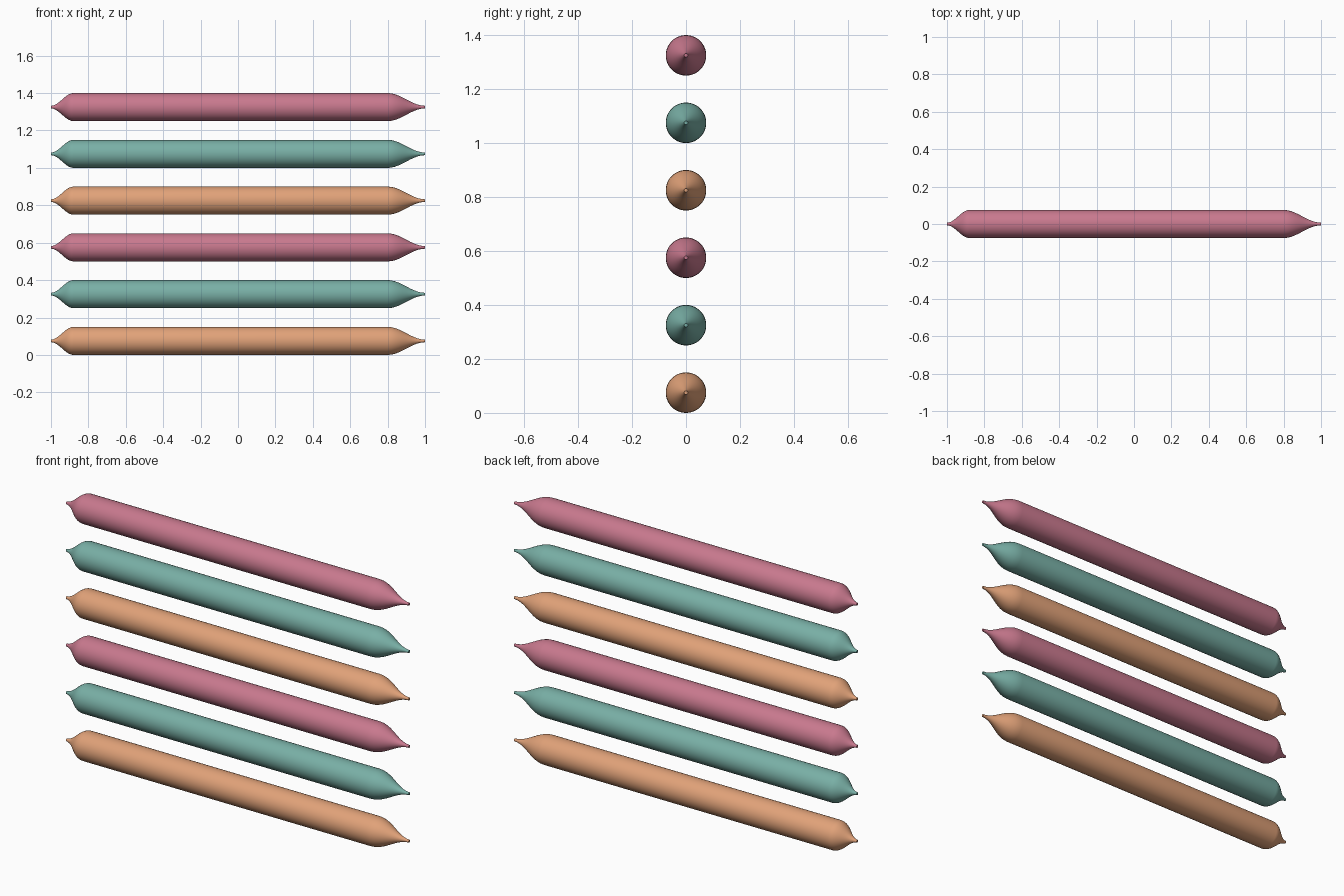
import bpy, bmesh, math

if "Cube" in bpy.data.objects:
    bpy.data.objects.remove(bpy.data.objects["Cube"])

R, TIP, SIDES, STEPS = 0.075, 0.007, 48, 10


def ease(t):
    # S-shaped taper from tip (0) to full radius (1)
    return TIP + (R - TIP) * (1 - math.cos(math.pi * t)) / 2


# Profile along x: short taper on the left, long taper on the right
profile = [(-1 + 0.12 * i / STEPS, ease(i / STEPS)) for i in range(STEPS + 1)]
profile += [(1 - 0.2 * i / STEPS, ease(i / STEPS)) for i in range(STEPS, -1, -1)]


def material(name, rgb):
    m = bpy.data.materials.new(name)
    m.diffuse_color = (*rgb, 1)
    m.use_nodes = True
    m.node_tree.nodes["Principled BSDF"].inputs["Base Color"].default_value = m.diffuse_color
    return m


def spindle(name, z, mat):
    bm = bmesh.new()
    rings = []
    for x, r in profile:
        rings.append([bm.verts.new((x, r * math.cos(a), r * math.sin(a)))
                      for a in (2 * math.pi * k / SIDES for k in range(SIDES))])
    for a, b in zip(rings, rings[1:]):
        for k in range(SIDES):
            n = (k + 1) % SIDES
            bm.faces.new((a[k], a[n], b[n], b[k]))
    # Small flat tips
    bm.faces.new(rings[0])
    bm.faces.new(rings[-1])
    bmesh.ops.recalc_face_normals(bm, faces=bm.faces)
    mesh = bpy.data.meshes.new(name)
    bm.to_mesh(mesh)
    bm.free()
    mesh.materials.append(mat)
    ob = bpy.data.objects.new(name, mesh)
    ob.location.z = z
    bpy.context.collection.objects.link(ob)
    bpy.ops.object.select_all(action='DESELECT')
    ob.select_set(True)
    bpy.context.view_layer.objects.active = ob
    bpy.ops.object.shade_smooth_by_angle(angle=math.radians(40))


mats = [material("orange", (0.75, 0.36, 0.19)),
        material("teal", (0.19, 0.43, 0.38)),
        material("pink", (0.58, 0.19, 0.27))]

# Stack of six tapered rods
for i in range(6):
    spindle(f"tapered_rod_{i + 1}", R + 0.25 * i, mats[i % 3])
